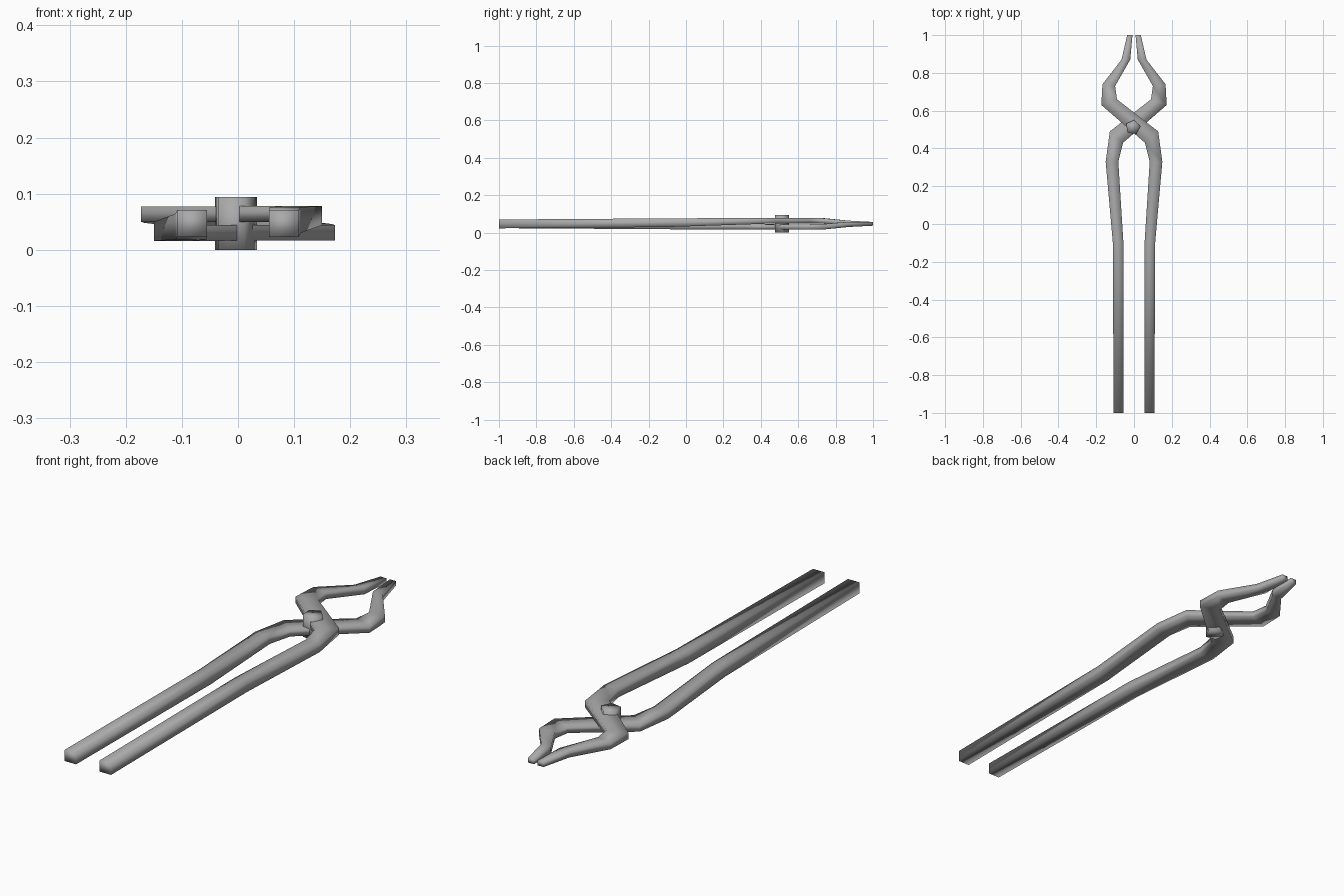
import bpy, bmesh, math

cube = bpy.data.objects.get("Cube")
if cube:
    bpy.data.objects.remove(cube)

steel = bpy.data.materials.new("grey steel")
steel.use_nodes = True
GREY = (0.4, 0.4, 0.4, 1)
steel.diffuse_color = GREY
steel.node_tree.nodes["Principled BSDF"].inputs["Base Color"].default_value = GREY

MID_Z = 0.047  # height of the parting plane between the two arms

# Stations along the upper arm: first edge (x, y), second edge (x, y), bottom, top
STATIONS = [
    ((0.055, -1.0), (0.108, -1.0), 0.023, 0.070),
    ((0.056, -0.1), (0.112, -0.1), 0.030, 0.076),
    ((0.083, 0.33), (0.150, 0.33), 0.044, 0.078),
    ((0.058, 0.43), (0.128, 0.49), 0.050, 0.078),
    ((-0.173, 0.63), (-0.090, 0.66), 0.050, 0.077),
    ((-0.167, 0.74), (-0.100, 0.73), 0.048, 0.077),
    ((-0.066, 0.87), (-0.020, 0.87), 0.036, 0.064),
    ((-0.036, 1.0), (-0.008, 1.0), 0.037, 0.057),
]


def finish(name, bm):
    bmesh.ops.recalc_face_normals(bm, faces=bm.faces)
    for f in bm.faces:
        f.smooth = True
    mesh = bpy.data.meshes.new(name)
    bm.to_mesh(mesh)
    bm.free()
    mesh.materials.append(steel)
    obj = bpy.data.objects.new(name, mesh)
    bpy.context.collection.objects.link(obj)
    return obj


def build_arm(name, flipped):
    """Loft a four-sided bar; the flipped arm is turned half round the long axis."""
    bm = bmesh.new()
    rings = []
    for a, b, low, high in STATIONS:
        corners = [(*a, low), (*b, low), (*b, high), (*a, high)]
        if flipped:
            corners = [(-x, y, 2 * MID_Z - z) for x, y, z in corners]
        rings.append([bm.verts.new(c) for c in corners])
    for r, s in zip(rings, rings[1:]):
        for i in range(4):
            j = (i + 1) % 4
            bm.faces.new((r[i], r[j], s[j], s[i]))
    bm.faces.new(rings[0])
    bm.faces.new(rings[-1])
    return finish(name, bm)


build_arm("upper_arm", False)
build_arm("lower_arm", True)

# Five-sided rivet through the crossing
bm = bmesh.new()
bmesh.ops.create_cone(bm, cap_ends=True, segments=5, radius1=0.04, radius2=0.04, depth=2 * MID_Z)
rivet = finish("pivot_rivet", bm)
rivet.location = (-0.006, 0.512, MID_Z)
rivet.rotation_euler.z = math.radians(-10)
